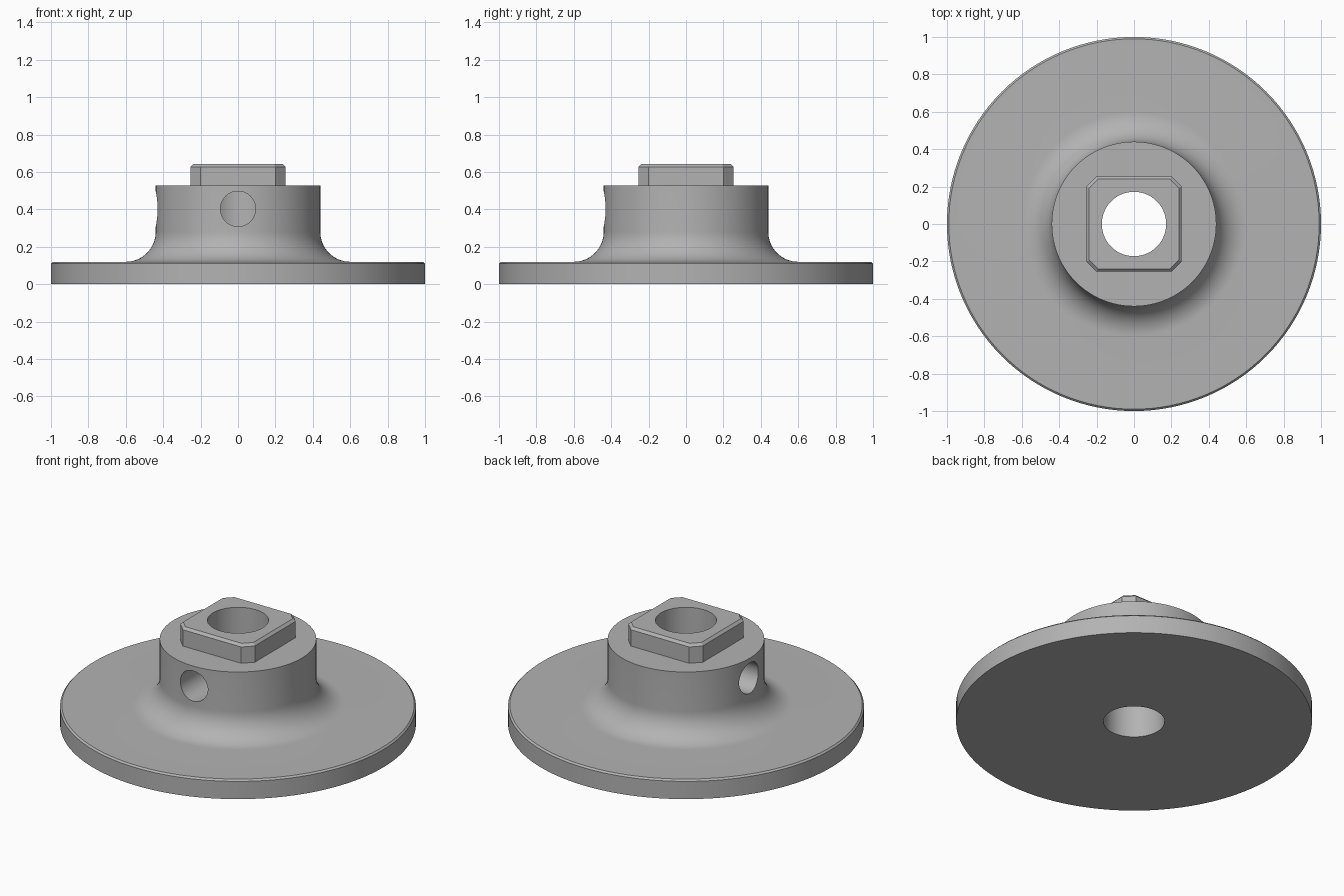
import bpy, bmesh
from math import pi, sin, cos, radians
from mathutils import Matrix, Vector

cube = bpy.data.objects.get("Cube")
if cube:
    bpy.data.objects.remove(cube, do_unlink=True)

SEGMENTS = 128

grey = bpy.data.materials.new("machined grey")
grey.use_nodes = True
color = (0.45, 0.45, 0.45, 1)
grey.diffuse_color = color
grey.node_tree.nodes["Principled BSDF"].inputs["Base Color"].default_value = color


def make_object(name, bm):
    bmesh.ops.recalc_face_normals(bm, faces=bm.faces)
    mesh = bpy.data.meshes.new(name)
    bm.to_mesh(mesh)
    bm.free()
    mesh.materials.append(grey)
    obj = bpy.data.objects.new(name, mesh)
    bpy.context.collection.objects.link(obj)
    return obj


def stack(name, rings):
    """Skin a closed solid through a list of point rings."""
    bm = bmesh.new()
    loops = [[bm.verts.new(p) for p in ring] for ring in rings]
    n = len(loops[0])
    for low, high in zip(loops, loops[1:]):
        for i in range(n):
            j = (i + 1) % n
            bm.faces.new((low[i], low[j], high[j], high[i]))
    bm.faces.new(loops[0][::-1])
    bm.faces.new(loops[-1])
    return make_object(name, bm)


def circle(r, z):
    return [(r * cos(2 * pi * i / SEGMENTS), r * sin(2 * pi * i / SEGMENTS), z)
            for i in range(SEGMENTS)]


def clipped_square(half, corner, z):
    pts = [(half, -corner), (half, corner), (corner, half), (-corner, half),
           (-half, corner), (-half, -corner), (-corner, -half), (corner, -half)]
    return [(x, y, z) for x, y in pts]


def drill(name, radius, start, end):
    """Cylindrical cutter between two points."""
    start, end = Vector(start), Vector(end)
    axis = end - start
    place = Matrix.Translation((start + end) / 2) @ axis.to_track_quat("Z", "Y").to_matrix().to_4x4()
    bm = bmesh.new()
    bmesh.ops.create_cone(bm, cap_ends=True, segments=96, radius1=radius,
                          radius2=radius, depth=axis.length, matrix=place)
    return make_object(name, bm)


def combine(target, tool, operation):
    mod = target.modifiers.new(tool.name, "BOOLEAN")
    mod.operation = operation
    mod.solver = "EXACT"
    mod.object = tool
    bpy.context.view_layer.objects.active = target
    bpy.ops.object.modifier_apply(modifier=mod.name)
    bpy.data.objects.remove(tool, do_unlink=True)


# Flange disc flowing through a fillet into the round hub
hub_r, disc_top, fillet = 0.44, 0.12, 0.16
profile = [(1, 0), (1, 0.11), (0.99, disc_top)]
for i in range(17):
    a = pi / 2 * i / 16
    profile.append((hub_r + fillet * (1 - sin(a)), disc_top + fillet * (1 - cos(a))))
profile.append((hub_r, 0.527))
flange = stack("flanged_hub", [circle(r, z) for r, z in profile])

# Square key on top with clipped corners and a chamfered rim
key = stack("square_key", [clipped_square(0.255, 0.2, 0.45),
                           clipped_square(0.255, 0.2, 0.628),
                           clipped_square(0.24, 0.193, 0.643)])
combine(flange, key, "UNION")

# Central bore and two set-screw holes at right angles
combine(flange, drill("bore_cutter", 0.172, (0, 0, -0.2), (0, 0, 1)), "DIFFERENCE")
for x, y in ((0, -1), (-1, 0)):
    cutter = drill("screw_cutter", 0.094, (0, 0, 0.403), (0.7 * x, 0.7 * y, 0.403))
    combine(flange, cutter, "DIFFERENCE")

# Smooth round walls, crisp machined edges
bpy.ops.object.select_all(action="DESELECT")
flange.select_set(True)
bpy.context.view_layer.objects.active = flange
bpy.ops.object.shade_smooth_by_angle(angle=radians(30))
